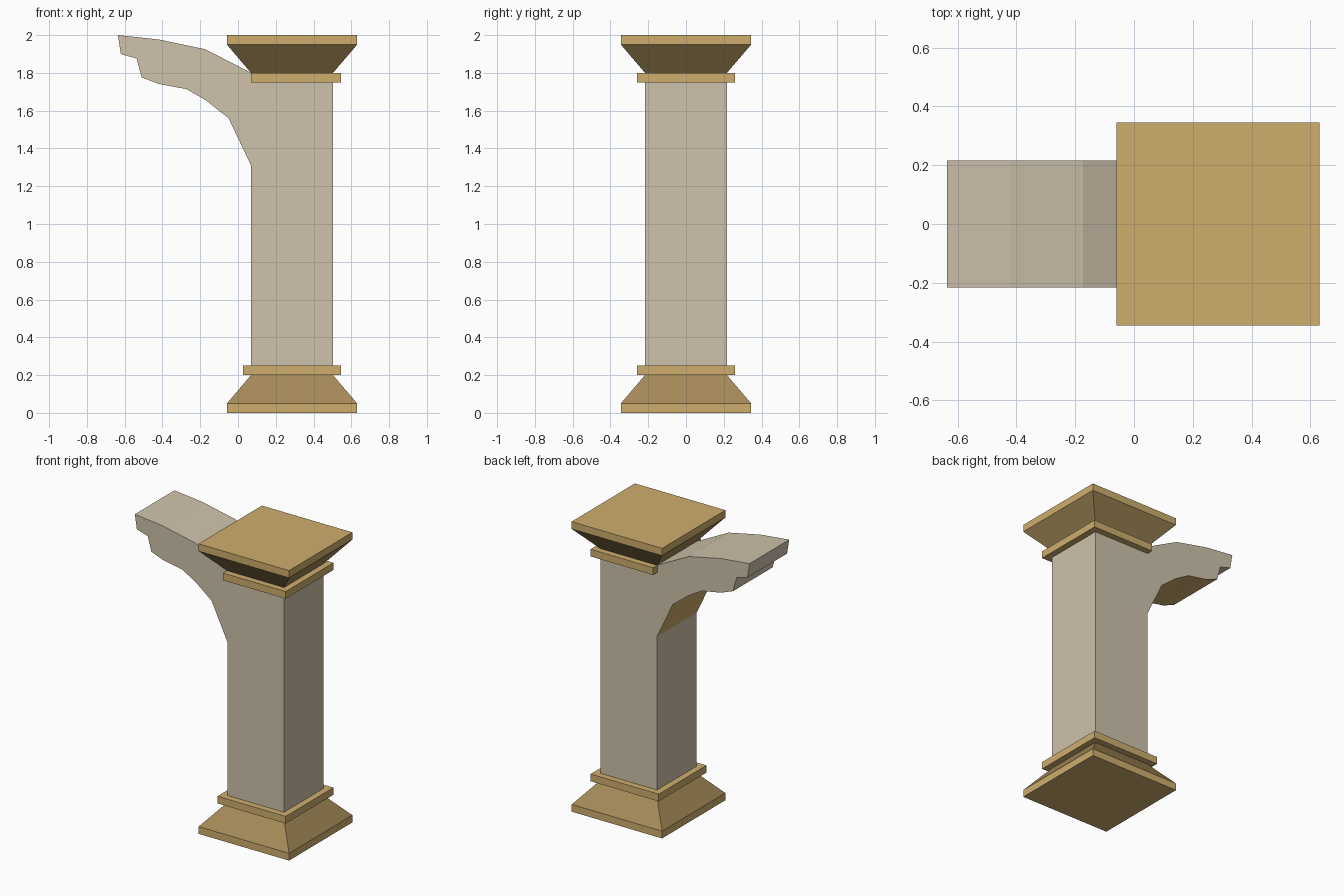
import bpy, bmesh

if "Cube" in bpy.data.objects:
    bpy.data.objects.remove(bpy.data.objects["Cube"])

def material(name, rgb):
    m = bpy.data.materials.new(name)
    m.diffuse_color = (*rgb, 1)
    m.use_nodes = True
    m.node_tree.nodes["Principled BSDF"].inputs["Base Color"].default_value = m.diffuse_color
    return m

stone = material("pale_stone", (0.62, 0.54, 0.405))
gold = material("gold_trim", (0.62, 0.42, 0.155))
dark_gold = material("dark_gold", (0.38, 0.26, 0.098))

CX = 0.286  # pillar axis

def finish(name, bm, mats):
    bmesh.ops.recalc_face_normals(bm, faces=bm.faces)
    me = bpy.data.meshes.new(name)
    bm.to_mesh(me)
    bm.free()
    for m in mats:
        me.materials.append(m)
    ob = bpy.data.objects.new(name, me)
    bpy.context.collection.objects.link(ob)
    return ob

def box(name, x0, x1, hy, z0, z1, mat):
    bm = bmesh.new()
    bmesh.ops.create_cube(bm, size=1)
    for v in bm.verts:
        v.co = (x1 if v.co.x > 0 else x0, hy if v.co.y > 0 else -hy,
                z1 if v.co.z > 0 else z0)
    return finish(name, bm, [mat])

def stepped_block(name, rings):
    """Square rings (z, half width) joined into a slab with a tapered side."""
    bm = bmesh.new()
    loops = [[bm.verts.new((CX + sx * h, sy * h, z))
              for sx, sy in ((-1, -1), (1, -1), (1, 1), (-1, 1))] for z, h in rings]
    for a, b in zip(loops, loops[1:]):
        sloped = abs(a[0].co.x - b[0].co.x) > 0.01
        for i in range(4):
            j = (i + 1) % 4
            bm.faces.new((a[i], a[j], b[j], b[i])).material_index = int(sloped)
    bm.faces.new(loops[0])
    bm.faces.new(loops[-1])
    return finish(name, bm, [gold, dark_gold])

# Base and capital
stepped_block("base", [(0, 0.345), (0.05, 0.345), (0.2, 0.217)])
stepped_block("capital", [(1.8, 0.217), (1.95, 0.345), (2.0, 0.345)])

# Bands; the upper one stops flush with the shaft on the bracket side
box("lower_band", CX - 0.26, CX + 0.26, 0.26, 0.2, 0.25, gold)
box("upper_band", 0.068, CX + 0.26, 0.26, 1.75, 1.8, gold)

# Shaft and bracket share one side profile, extruded along y
profile = [(0.07, 0.2), (0.502, 0.2), (0.502, 1.8), (0.07, 1.8), (-0.173, 1.925),
           (-0.42, 1.977), (-0.636, 2.0), (-0.62, 1.90), (-0.537, 1.876),
           (-0.51, 1.776), (-0.417, 1.741), (-0.272, 1.714), (-0.17, 1.655),
           (-0.05, 1.56), (0.07, 1.308)]
bm = bmesh.new()
front = [bm.verts.new((x, -0.216, z)) for x, z in profile]
back = [bm.verts.new((x, 0.216, z)) for x, z in profile]
bm.faces.new(front)
bm.faces.new(back[::-1])
n = len(profile)
for i in range(n):
    j = (i + 1) % n
    f = bm.faces.new((front[i], front[j], back[j], back[i]))
    f.material_index = int(9 <= i <= 13)  # gold curved underside
finish("shaft_and_bracket", bm, [stone, gold])
